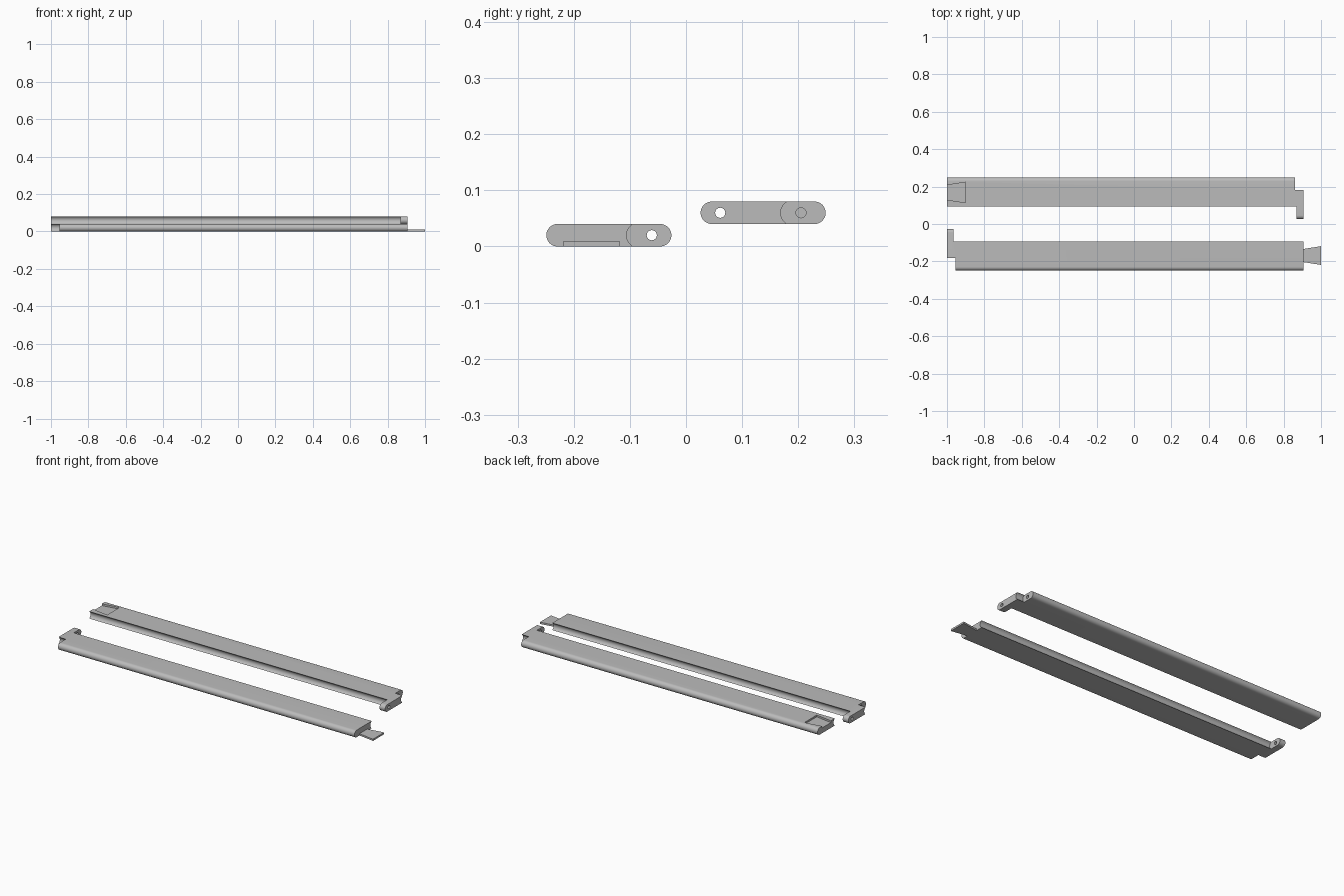
import bpy, bmesh, math
from mathutils import Matrix, Vector

if "Cube" in bpy.data.objects:
    bpy.data.objects.remove(bpy.data.objects["Cube"])

grey = bpy.data.materials.new("plain grey")
grey.use_nodes = True
grey.diffuse_color = (0.5, 0.5, 0.5, 1)
grey.node_tree.nodes["Principled BSDF"].inputs["Base Color"].default_value = (0.5, 0.5, 0.5, 1)

START, END = -1.0, 0.905      # bar ends along x
MID = 0.02                    # half thickness
FRONT, BACK = -0.249, -0.026  # outer rounded edges
PIVOT, SOCKET = -0.061, -0.205
LINK = -0.1687                # centre line of the dovetail


def prism(name, points, offset):
    """Extrude a closed outline by the offset vector."""
    bm = bmesh.new()
    face = bm.faces.new([bm.verts.new(p) for p in points])
    out = bmesh.ops.extrude_face_region(bm, geom=[face])
    verts = [v for v in out["geom"] if isinstance(v, bmesh.types.BMVert)]
    bmesh.ops.translate(bm, verts=verts, vec=offset)
    bmesh.ops.recalc_face_normals(bm, faces=bm.faces)
    mesh = bpy.data.meshes.new(name)
    bm.to_mesh(mesh)
    bm.free()
    obj = bpy.data.objects.new(name, mesh)
    bpy.context.collection.objects.link(obj)
    mesh.materials.append(grey)
    return obj


def rounded_slab(name, y0, y1, r, x0, x1, steps=16):
    """Slab along x with two half-round long edges; y0 = y1 makes a rod shape."""
    pts = []
    for centre, start in ((y1 - r, -90), (y0 + r, 90)):
        for i in range(steps + 1):
            a = math.radians(start + 180 * i / steps)
            pts.append((x0, centre + r * math.cos(a), MID + r * math.sin(a)))
    return prism(name, pts, Vector((x1 - x0, 0, 0)))


def rod(name, y, r, x0, x1, steps=24):
    angles = [2 * math.pi * i / steps for i in range(steps)]
    pts = [(x0, y + r * math.cos(a), MID + r * math.sin(a)) for a in angles]
    return prism(name, pts, Vector((x1 - x0, 0, 0)))


def dovetail(name, x0, x1, half0, half1, z0, z1):
    pts = [(x0, LINK - half0, z0), (x1, LINK - half1, z0),
           (x1, LINK + half1, z0), (x0, LINK + half0, z0)]
    return prism(name, pts, Vector((0, 0, z1 - z0)))


def combine(obj, other, operation):
    mod = obj.modifiers.new(operation, "BOOLEAN")
    mod.operation, mod.solver, mod.object = operation, "EXACT", other
    bpy.context.view_layer.objects.active = obj
    bpy.ops.object.modifier_apply(modifier=mod.name)
    bpy.data.objects.remove(other)


def hinged_bar(name):
    bar = rounded_slab(name, FRONT, BACK, MID, START, END)
    cutters = [
        # hollow long edge, leaving the hinge tab
        rounded_slab("edge_cutter", -0.106, 0.05, 0.0225, -0.965, 1.1),
        # notch beside the tab
        rounded_slab("notch_cutter", -0.4, -0.1687, 0.0225, -1.1, -0.955),
        rod("pivot_cutter", PIVOT, 0.009, -1.1, -0.95),
        rod("socket_cutter", SOCKET, 0.009, -0.97, -0.92),
    ]
    for cutter in cutters:
        combine(bar, cutter, "DIFFERENCE")
    return bar


def smooth(obj):
    bpy.ops.object.select_all(action="DESELECT")
    obj.select_set(True)
    bpy.context.view_layer.objects.active = obj
    bpy.ops.object.shade_smooth_by_angle(angle=math.radians(30))


# front bar with a thin dovetail tongue
front_bar = hinged_bar("front_bar")
combine(front_bar, dovetail("tongue", END - 0.01, 1.0, 0.0335, 0.05, 0, 0.01), "UNION")

# rear bar with the matching pocket, turned half round and raised
rear_bar = hinged_bar("rear_bar")
combine(rear_bar, dovetail("pocket_cutter", END + 0.02, 0.805, 0.036, 0.055, 0.03, 0.05), "DIFFERENCE")
rear_bar.data.transform(Matrix.Translation((START + END, 0, 2 * MID)) @ Matrix.Rotation(math.pi, 4, "Z"))

for bar in (front_bar, rear_bar):
    smooth(bar)
